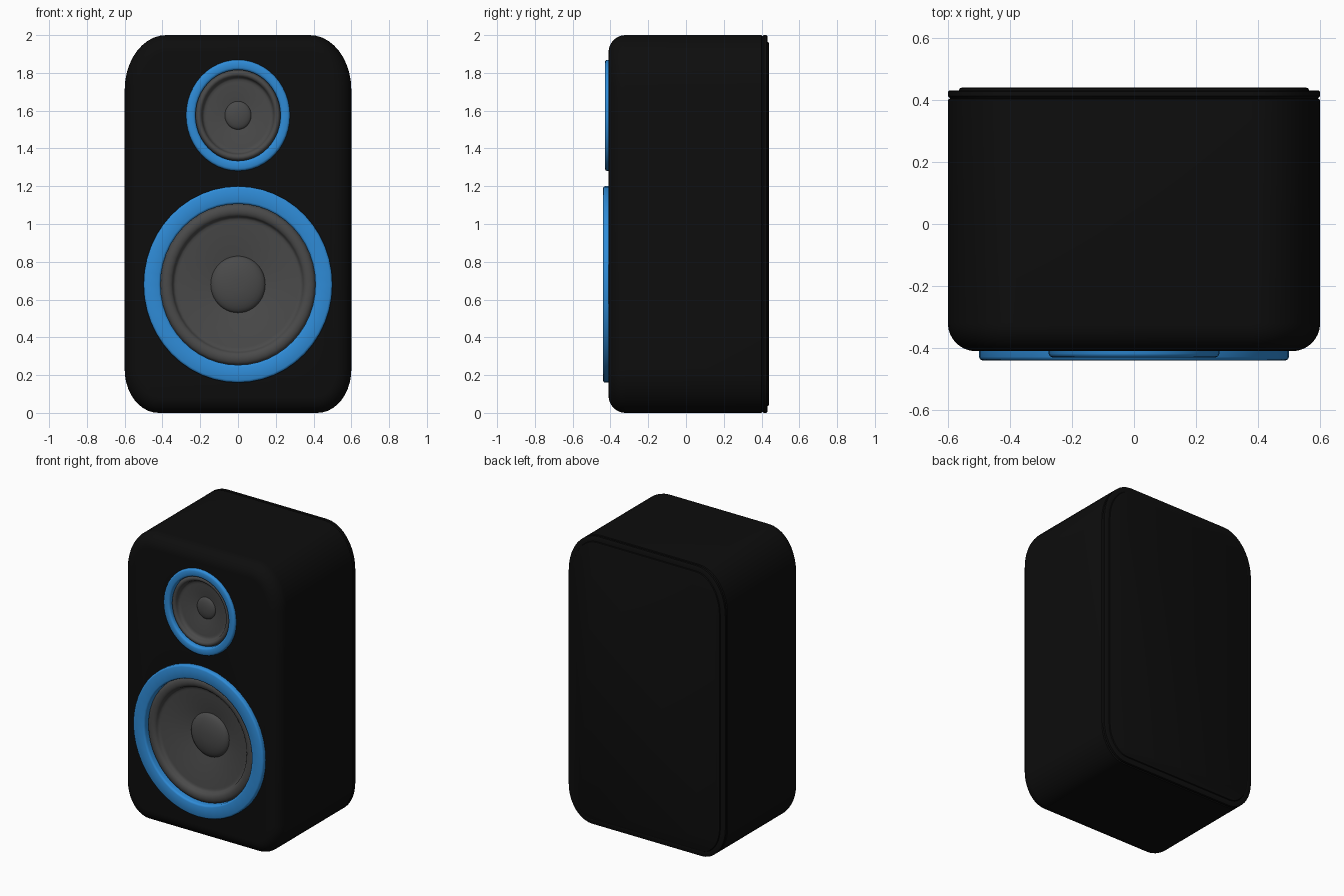
import bpy, bmesh
from math import sin, cos, pi, radians

cube = bpy.data.objects.get("Cube")
if cube:
    bpy.data.objects.remove(cube, do_unlink=True)


def material(name, rgb, rough=0.6):
    m = bpy.data.materials.new(name)
    m.use_nodes = True
    m.diffuse_color = (*rgb, 1)
    bsdf = next(n for n in m.node_tree.nodes if n.type == "BSDF_PRINCIPLED")
    bsdf.inputs["Base Color"].default_value = (*rgb, 1)
    bsdf.inputs["Roughness"].default_value = rough
    return m


black = material("cabinet black", (0.004, 0.004, 0.004))
blue = material("trim blue", (0.028, 0.26, 0.68))
grey = material("cone grey", (0.068, 0.068, 0.068))


def loft(name, rings, mat, cap_start=False, cap_end=False, closed=False, angle=35):
    """Skin a list of equal-length point rings, each running around y."""
    bm = bmesh.new()
    loops = [[bm.verts.new(p) for p in ring] for ring in rings]
    n = len(loops[0])
    pairs = list(zip(loops, loops[1:]))
    if closed:
        pairs.append((loops[-1], loops[0]))
    for a, b in pairs:
        for i in range(n):
            j = (i + 1) % n
            bm.faces.new((a[i], a[j], b[j], b[i]))
    if cap_start:
        bm.faces.new(loops[0][::-1])
    if cap_end:
        bm.faces.new(loops[-1])
    bmesh.ops.recalc_face_normals(bm, faces=bm.faces)
    mesh = bpy.data.meshes.new(name)
    bm.to_mesh(mesh)
    bm.free()
    mesh.materials.append(mat)
    ob = bpy.data.objects.new(name, mesh)
    bpy.context.collection.objects.link(ob)
    smooth(ob, angle)
    return ob


def smooth(ob, angle=35):
    bpy.ops.object.select_all(action="DESELECT")
    ob.select_set(True)
    bpy.context.view_layer.objects.active = ob
    bpy.ops.object.shade_smooth_by_angle(angle=radians(angle))


def outline(y, inset, steps=10):
    """Rounded cabinet outline; top corners are larger than the bottom ones."""
    pts = []
    corners = ((1, 1, 0.22, 0.29), (-1, 1, 0.22, 0.29),
               (-1, -1, 0.18, 0.23), (1, -1, 0.18, 0.23))
    for k, (sx, sz, rx, rz) in enumerate(corners):
        cx, cz = sx * (0.6 - rx), 1 + sz * (1 - rz)
        for i in range(steps + 1):
            a = (k + i / steps) * pi / 2
            pts.append((cx + (rx - inset) * cos(a), y, cz + (rz - inset) * sin(a)))
    return pts


def ellipse(y, r, z, stretch, n=48):
    return [(r * cos(2 * pi * i / n), y, z + r * stretch * sin(2 * pi * i / n))
            for i in range(n)]


# Cabinet: rounded front edge, seam near the back, raised back panel
front_edge = [(-0.32 - 0.09 * cos(a), 0.09 * (1 - sin(a)))
              for a in (i * pi / 16 for i in range(9))]
back_edge = [(0.4, 0), (0.405, 0.007), (0.412, 0), (0.427, 0),
             (0.431, 0.006), (0.431, 0.035), (0.437, 0.038), (0.44, 0.045)]
cabinet = loft("cabinet", [outline(y, d) for y, d in front_edge + back_edge],
               black, cap_start=True, cap_end=True)


def driver(name, z, outer, inner, stretch, front, depth, dome):
    """Trim ring, surround, cone and dust cap, set in a pocket of the cabinet."""
    def rings(profile):
        return [ellipse(y, r, z, stretch) for r, y in profile]

    # Pocket
    cutter = loft(name + "_pocket", rings([(inner + 0.01, -0.6), (inner + 0.01, -0.22)]),
                  black, cap_start=True, cap_end=True)
    cutter.hide_render = True
    mod = cabinet.modifiers.new("pocket", "BOOLEAN")
    mod.operation = "DIFFERENCE"
    mod.solver = "EXACT"
    mod.object = cutter
    bpy.context.view_layer.objects.active = cabinet
    bpy.ops.object.modifier_apply(modifier=mod.name)
    bpy.data.objects.remove(cutter, do_unlink=True)

    # Trim ring
    e = 0.012
    loft(name + "_trim_ring", rings([
        (outer, -0.39), (outer, front + e), (outer - e * 0.3, front + e * 0.3),
        (outer - e, front), (inner + e, front), (inner + e * 0.3, front + e * 0.3),
        (inner, front + e), (inner, -0.38)]), blue, closed=True, angle=50)

    # Rolled surround flowing into the cone
    w = inner * 0.16
    roll = [(inner + 0.005, -0.385)]
    for i in range(9):
        a = pi * i / 8
        roll.append((inner - w / 2 + w / 2 * cos(a), -0.39 - 0.024 * sin(a)))
    neck = inner - w - 0.012
    roll += [(neck, -0.378), (neck - 0.012, -0.38), (dome * 0.97, -0.4 + depth)]
    loft(name + "_cone", rings(roll), grey, cap_end=True, angle=60)

    # Dust cap
    base = -0.4 + depth
    bulge = dome * 0.32
    cap = [(dome * cos(a), base - bulge * sin(a))
           for a in (i * pi / 16 for i in range(8))]
    loft(name + "_dust_cap", rings(cap), grey, cap_end=True, angle=60)


driver("woofer", 0.68, 0.5, 0.41, 1.04, -0.44, 0.1, 0.145)
driver("tweeter", 1.575, 0.275, 0.225, 1.07, -0.43, 0.055, 0.07)
smooth(cabinet)
